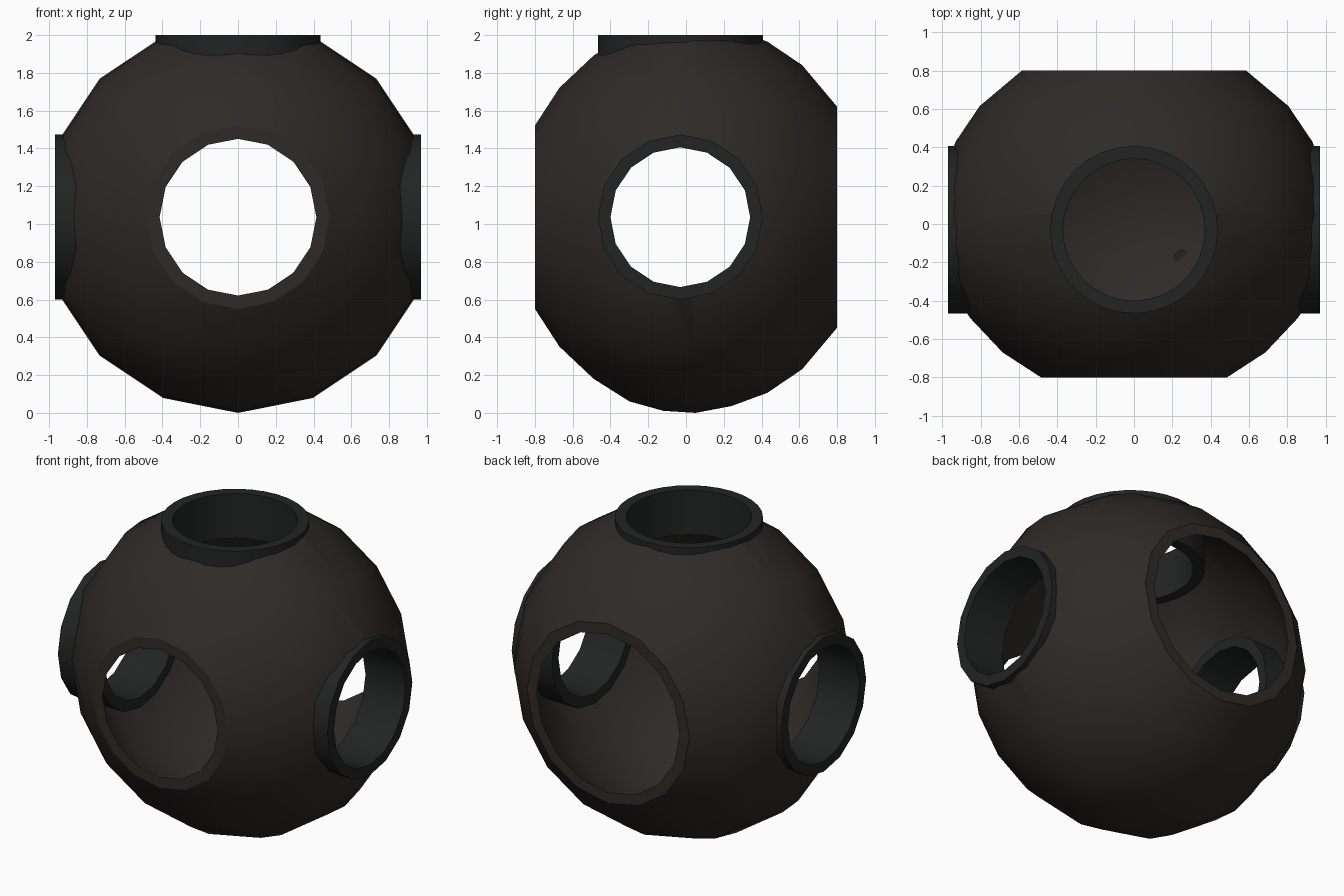
import bpy, bmesh, math
from mathutils import Matrix

if "Cube" in bpy.data.objects:
    bpy.data.objects.remove(bpy.data.objects["Cube"])

CENTRE = (0, -0.03, 1.036)


def material(name, rgb):
    m = bpy.data.materials.new(name)
    m.diffuse_color = (*rgb, 1)
    m.use_nodes = True
    m.node_tree.nodes["Principled BSDF"].inputs["Base Color"].default_value = m.diffuse_color
    return m


body_mat = material("dark_brown", (0.028, 0.023, 0.021))
ring_mat = material("dark_grey", (0.016, 0.017, 0.017))


def lathe(name, profile, sides, matrix, mat=None):
    """Revolve a closed (radius, height) profile round local z."""
    bm = bmesh.new()
    rows = []
    for i in range(sides):
        a = 2 * math.pi * i / sides
        rows.append([bm.verts.new((r * math.cos(a), r * math.sin(a), h)) for r, h in profile])
    n = len(profile)
    for i in range(sides):
        a, b = rows[i], rows[(i + 1) % sides]
        for j in range(n):
            k = (j + 1) % n
            bm.faces.new((a[j], b[j], b[k], a[k]))
    bmesh.ops.transform(bm, matrix=matrix, verts=bm.verts)
    bmesh.ops.recalc_face_normals(bm, faces=bm.faces)
    return finish(name, bm, mat)


def finish(name, bm, mat):
    me = bpy.data.meshes.new(name)
    bm.to_mesh(me)
    bm.free()
    ob = bpy.data.objects.new(name, me)
    bpy.context.collection.objects.link(ob)
    if mat:
        me.materials.append(mat)
    return ob


def activate(ob):
    bpy.ops.object.select_all(action='DESELECT')
    ob.select_set(True)
    bpy.context.view_layer.objects.active = ob


def smooth(ob):
    activate(ob)
    bpy.ops.object.shade_smooth_by_angle(angle=math.radians(30))


# Hollow shell, open at front and back, revolved round the y axis
outer = [(0.485, -0.8), (0.685, -0.67), (0.855, -0.49), (0.975, -0.30), (1.025, -0.12),
         (1.036, 0.05), (1.0, 0.24), (0.93, 0.43), (0.805, 0.615), (0.585, 0.8)]
inner = [(r * 0.93, y * 0.93) for r, y in outer[1:-1]]
inner = [(0.415, -0.8)] + inner + [(0.515, 0.8)]
to_y = Matrix.Translation((0, 0, CENTRE[2])) @ Matrix.Rotation(-math.pi / 2, 4, 'X')
shell = lathe("shell", outer + inner[::-1], 16, to_y, body_mat)

# Port directions: right, left and top
at = Matrix.Translation(CENTRE)
ports = [("right", at @ Matrix.Rotation(math.pi / 2, 4, 'Y'), 16, 0.97),
         ("left", at @ Matrix.Rotation(-math.pi / 2, 4, 'Y'), 16, 0.97),
         ("top", at, 32, 2.0 - CENTRE[2])]

for side, mat4, sides, end in ports:
    # Port opening through the shell
    bm = bmesh.new()
    bmesh.ops.create_cone(bm, cap_ends=True, segments=sides, radius1=0.405, radius2=0.405,
                          depth=1.0, matrix=mat4 @ Matrix.Translation((0, 0, 1.0)))
    cutter = finish("port_cutter_" + side, bm, None)
    cutter.hide_render = True
    mod = shell.modifiers.new("port", 'BOOLEAN')
    mod.operation, mod.solver, mod.object = 'DIFFERENCE', 'EXACT', cutter
    activate(shell)
    bpy.ops.object.modifier_apply(modifier=mod.name)
    bpy.data.objects.remove(cutter)
    # Tube collar lining the opening
    collar = lathe(side + "_collar", [(0.437, end), (0.37, end), (0.37, end - 0.29),
                                      (0.437, end - 0.29)], sides, mat4, ring_mat)
    smooth(collar)
smooth(shell)

# Small stud on the inside floor
bm = bmesh.new()
bmesh.ops.create_cone(bm, cap_ends=True, segments=16, radius1=0.04, radius2=0.04, depth=0.06,
                      matrix=Matrix.Translation((0.25, -0.175, 0.12)))
smooth(finish("floor_stud", bm, ring_mat))
